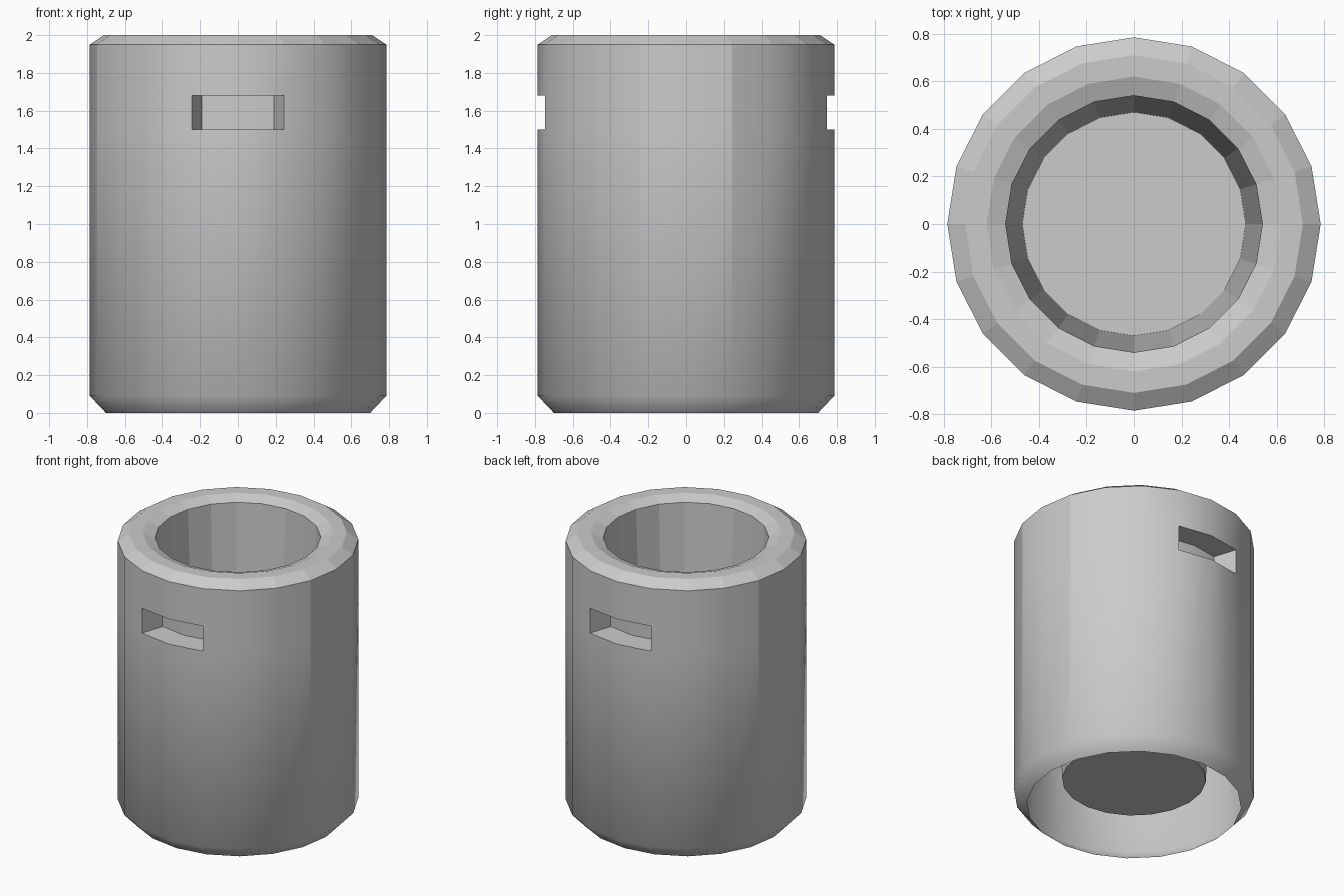
import bpy, bmesh
from math import sin, cos, pi

if "Cube" in bpy.data.objects:
    bpy.data.objects.remove(bpy.data.objects["Cube"])

SIDES = 20
# Thin shell profile (radius, z): open foot, outer wall, rim, tapered bore, hanging cup floor
PROFILE = [(0.70, 0.0), (0.785, 0.09), (0.785, 1.50), (0.785, 1.68), (0.785, 1.95),
           (0.71, 2.0), (0.62, 2.0), (0.54, 1.97), (0.47, 0.19)]
SLOT_BAND = 2          # profile segment holding the slots
SLOT_RADIUS = 0.615    # radius of the slot's back wall
SLOT_COLUMNS = (4, 5, 14, 15)   # two facets at the back, two at the front


def ring(bm, r, z):
    return [bm.verts.new((r * cos(2 * pi * i / SIDES), r * sin(2 * pi * i / SIDES), z))
            for i in range(SIDES)]


bm = bmesh.new()
rings = [ring(bm, r, z) for r, z in PROFILE]
slots = []

# Revolved shell; outer wall is smooth, rim and bore are faceted
for k in range(len(rings) - 1):
    lo, hi = rings[k], rings[k + 1]
    for i in range(SIDES):
        j = (i + 1) % SIDES
        f = bm.faces.new((lo[i], lo[j], hi[j], hi[i]))
        f.smooth = k < 4
        if k == SLOT_BAND and i in SLOT_COLUMNS:
            slots.append(f)

# Cup floor
bm.faces.new(rings[-1])

# Recessed slots, pushed straight in toward the axis
res = bmesh.ops.extrude_face_region(bm, geom=slots)
for v in [g for g in res["geom"] if isinstance(g, bmesh.types.BMVert)]:
    s = SLOT_RADIUS / 0.785
    v.co.x *= s
    v.co.y *= s
bmesh.ops.delete(bm, geom=[f for f in slots if f.is_valid], context="FACES_ONLY")

# Hard edges at steep angles
for e in bm.edges:
    if len(e.link_faces) == 2 and e.calc_face_angle() > 0.8:
        e.smooth = False

# Side panels along x are set off by hard vertical edges
for k in range(1, 4):
    for i in (1, 9, 11, 19):
        e = bm.edges.get((rings[k][i], rings[k + 1][i]))
        if e:
            e.smooth = False

mesh = bpy.data.meshes.new("slotted_cup")
bm.to_mesh(mesh)
bm.free()
cup = bpy.data.objects.new("slotted_cup", mesh)
bpy.context.collection.objects.link(cup)
